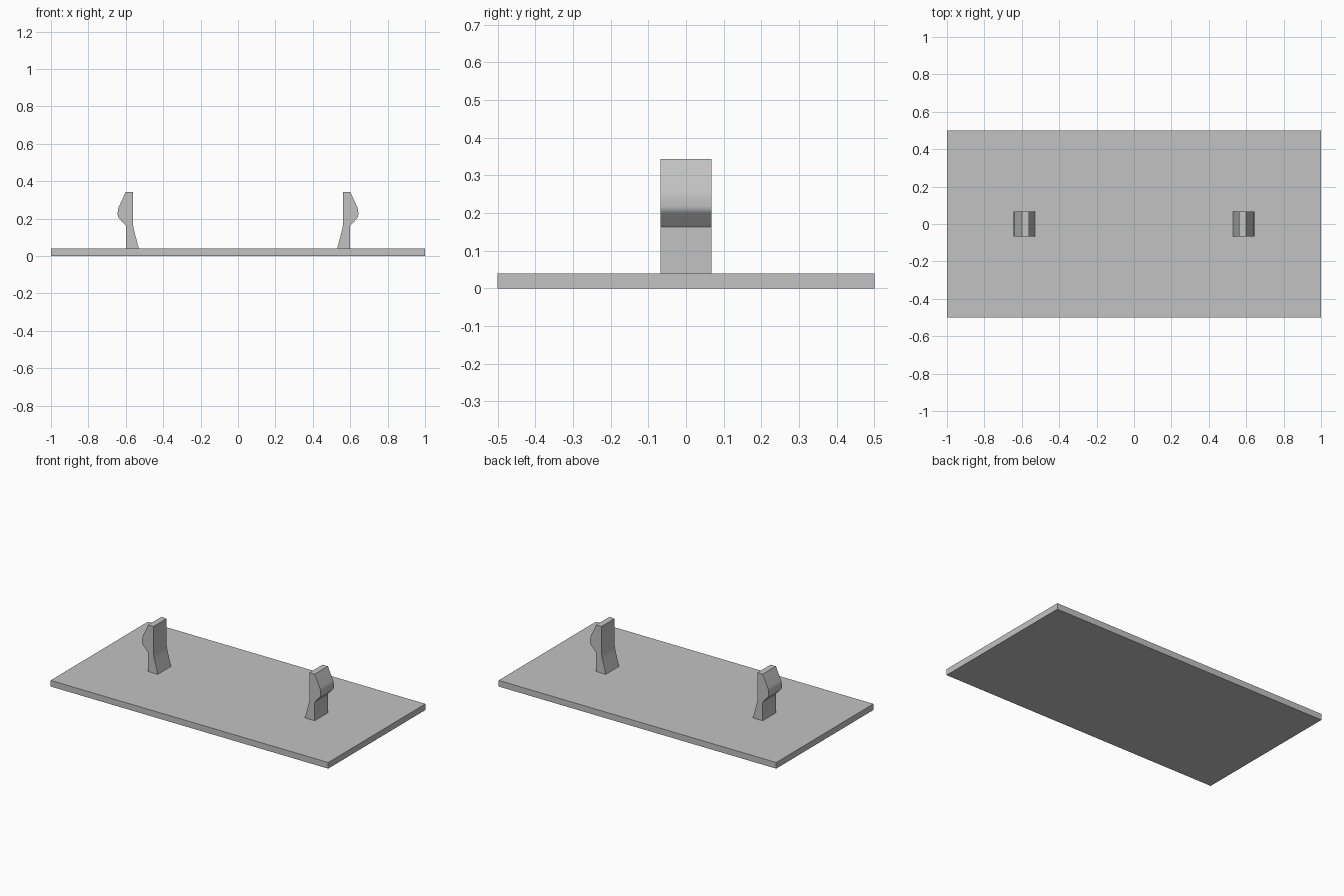
import bpy
import bmesh
from mathutils import Vector

cube = bpy.data.objects.get("Cube")
if cube:
    bpy.data.objects.remove(cube, do_unlink=True)

PLATE_TOP = 0.04
CLIP_DEPTH = 0.136

grey = bpy.data.materials.new("plain_grey")
grey.use_nodes = True
colour = (0.54, 0.54, 0.54, 1)
grey.diffuse_color = colour
grey.node_tree.nodes["Principled BSDF"].inputs["Base Color"].default_value = colour


def add_object(name, bm):
    bmesh.ops.recalc_face_normals(bm, faces=bm.faces)
    mesh = bpy.data.meshes.new(name)
    bm.to_mesh(mesh)
    bm.free()
    mesh.materials.append(grey)
    obj = bpy.data.objects.new(name, mesh)
    bpy.context.collection.objects.link(obj)
    return obj


def rounded(before, corner, after, reach, steps=5):
    """Points of a small curve that softens a corner of a profile."""
    a, c, b = Vector(before), Vector(corner), Vector(after)
    start = c + (a - c).normalized() * reach
    end = c + (b - c).normalized() * reach
    ts = [i / steps for i in range(steps + 1)]
    return [start * (1 - t) ** 2 + c * 2 * t * (1 - t) + end * t * t for t in ts]


# Base plate
bm = bmesh.new()
bmesh.ops.create_cube(bm, size=1)
bmesh.ops.scale(bm, vec=(2, 1, PLATE_TOP), verts=bm.verts)
bmesh.ops.translate(bm, vec=(0, 0, PLATE_TOP / 2), verts=bm.verts)
add_object("base_plate", bm)

# Clip profile in x and z: ramped foot inside, hooked nose outside
foot_in, bend, top_in = (0.53, PLATE_TOP), (0.562, 0.16), (0.562, 0.343)
top_out, nose_high = (0.6, 0.343), (0.643, 0.25)
nose_low, notch, foot_out = (0.643, 0.208), (0.6, 0.163), (0.6, PLATE_TOP)
profile = [Vector(foot_in)]
profile += rounded(foot_in, bend, top_in, 0.03)
profile += [Vector(top_in), Vector(top_out)]
profile += rounded(top_out, nose_high, nose_low, 0.018)
profile += rounded(nose_high, nose_low, notch, 0.012)
profile += [Vector(notch), Vector(foot_out)]

# Two mirrored clips
for side, name in ((1, "left_clip"), (-1, "right_clip")):
    bm = bmesh.new()
    face = bm.faces.new([bm.verts.new((side * p.x, -CLIP_DEPTH / 2, p.y)) for p in profile])
    swept = bmesh.ops.extrude_face_region(bm, geom=[face], use_keep_orig=True)
    moved = [v for v in swept["geom"] if isinstance(v, bmesh.types.BMVert)]
    bmesh.ops.translate(bm, vec=(0, CLIP_DEPTH, 0), verts=moved)
    clip = add_object(name, bm)
    bpy.ops.object.select_all(action="DESELECT")
    clip.select_set(True)
    bpy.context.view_layer.objects.active = clip
    bpy.ops.object.shade_smooth_by_angle(angle=0.35)
